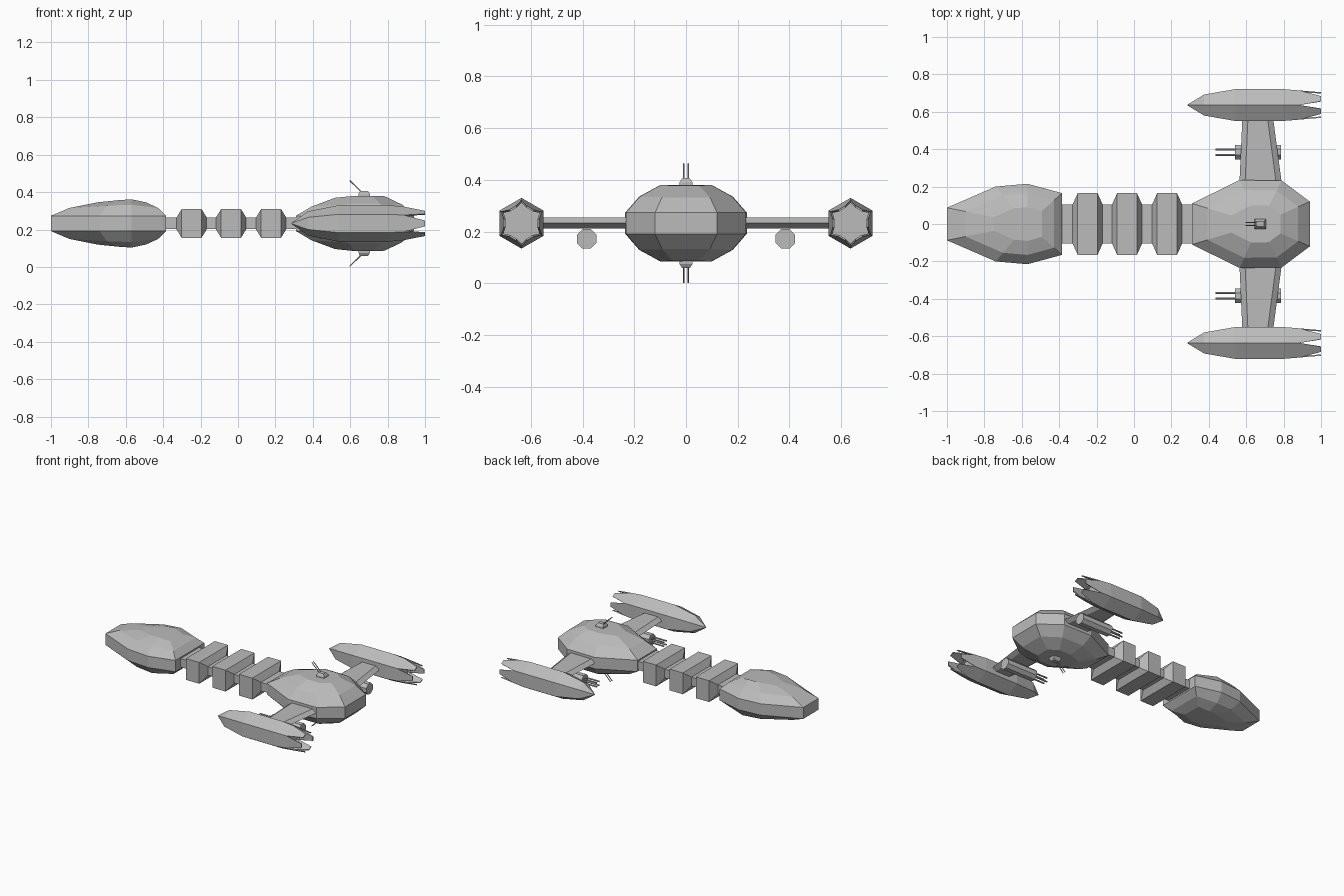
import bpy, bmesh, math
from mathutils import Vector

if "Cube" in bpy.data.objects:
    bpy.data.objects.remove(bpy.data.objects["Cube"])

ZC = 0.2325  # height of the horizontal symmetry plane

grey = bpy.data.materials.new("hull_grey")
grey.diffuse_color = (0.5, 0.5, 0.5, 1)
grey.use_nodes = True
grey.node_tree.nodes["Principled BSDF"].inputs["Base Color"].default_value = grey.diffuse_color


def make(name, verts, faces):
    mesh = bpy.data.meshes.new(name)
    mesh.from_pydata([tuple(v) for v in verts], [], faces)
    bm = bmesh.new()
    bm.from_mesh(mesh)
    bmesh.ops.recalc_face_normals(bm, faces=bm.faces)
    bm.to_mesh(mesh)
    bm.free()
    mesh.materials.append(grey)
    ob = bpy.data.objects.new(name, mesh)
    bpy.context.collection.objects.link(ob)
    return ob


def loft(name, rings, caps=(True, True)):
    """Skin a list of rings that all have the same point count."""
    n = len(rings[0])
    verts = [p for r in rings for p in r]
    faces = [(i * n + j, i * n + (j + 1) % n, (i + 1) * n + (j + 1) % n, (i + 1) * n + j)
             for i in range(len(rings) - 1) for j in range(n)]
    if caps[0]:
        faces.append(tuple(range(n))[::-1])
    if caps[1]:
        faces.append(tuple(range((len(rings) - 1) * n, len(rings) * n)))
    return make(name, verts, faces)


def tube(name, a, b, r, n=8, r2=None):
    """Straight prism between two points."""
    a, b = Vector(a), Vector(b)
    q = (b - a).to_track_quat('Z', 'Y')
    rings = []
    for p, rad in ((a, r), (b, r if r2 is None else r2)):
        rings.append([p + q @ Vector((rad * math.cos(t), rad * math.sin(t), 0))
                      for t in (2 * math.pi * (k + 0.5) / n for k in range(n))])
    return loft(name, rings)


def hull(name, half, cx, levels):
    """Faceted pod: half outline (x, y, height factor), scaled inward at each level."""
    outline = half + [(x, -y, h) for x, y, h in reversed(half)]

    def ring(scale, z, sign, base):
        return [(cx + (x - cx) * scale, y * scale, ZC + sign * (z - base * (1 - h)))
                for x, y, h in outline]
    rings = [ring(s, z, -1, d) for s, z, d in reversed(levels)]
    rings += [ring(s, z, 1, d) for s, z, d in levels]
    return loft(name, rings)


# Forward command pod
hull("command_pod",
     [(-1, 0.087, 0), (-0.74, 0.2, 0.7), (-0.57, 0.215, 1), (-0.385, 0.165, 0)], -0.57,
     [(1, 0.041, 0), (0.77, 0.1, 0.017), (0.42, 0.129, 0.016)])

# Rear engine hull
hull("engine_hull",
     [(0.31, 0.11, 0), (0.565, 0.235, 1), (0.79, 0.232, 1), (0.94, 0.12, 0.8)], 0.67,
     [(1, 0.041, 0), (0.77, 0.103, 0.013), (0.42, 0.148, 0.011)])


def rect(x, y, z):
    return [(x, -y, ZC - z), (x, y, ZC - z), (x, y, ZC + z), (x, -y, ZC + z)]


# Neck spine and its cargo modules
loft("neck_spine", [rect(-0.42, 0.105, 0.031), rect(0.38, 0.105, 0.031)])
for i, cx in enumerate((-0.248, -0.037, 0.177)):
    loft(f"neck_module_{i + 1}",
         [rect(cx - 0.08, 0.105, 0.033), rect(cx - 0.053, 0.165, 0.077),
          rect(cx + 0.053, 0.165, 0.077), rect(cx + 0.08, 0.105, 0.033)])


def hexagon(x, r, yc):
    return [Vector((x, yc + r * math.sin(k * math.pi / 3), ZC + r * math.cos(k * math.pi / 3)))
            for k in range(6)]


def pylon_section(y, x0, x1):
    c = 0.03
    return [(x0, y, ZC), (x0 + c, y, ZC + 0.022), (x1 - c, y, ZC + 0.022),
            (x1, y, ZC), (x1 - c, y, ZC - 0.02), (x0 + c, y, ZC - 0.02)]


for s, side in ((1, "left"), (-1, "right")):
    yc = s * 0.636
    # Nacelle body, pointed nose
    loft(f"nacelle_{side}",
         [hexagon(x, r, yc) for x, r in ((0.285, 0.002), (0.375, 0.065), (0.54, 0.098),
                                         (0.8, 0.098), (0.885, 0.09))], (True, False))
    # Recessed exhaust plate
    loft(f"nacelle_exhaust_{side}", [hexagon(0.85, 0.085, yc), hexagon(0.865, 0.085, yc)])
    # Six tapered tail petals, thin plates
    outer, inner = hexagon(0.885, 0.09, yc), hexagon(0.885, 0.08, yc)
    tip_o, tip_i = hexagon(1.0, 0.079, yc), hexagon(1.0, 0.071, yc)
    for k in range(6):
        m = (k + 1) % 6
        root = [outer[k], outer[m], inner[m], inner[k]]
        tip = [tip_o[k].lerp(tip_o[m], 0.3), tip_o[k].lerp(tip_o[m], 0.7),
               tip_i[k].lerp(tip_i[m], 0.7), tip_i[k].lerp(tip_i[m], 0.3)]
        loft(f"nacelle_petal_{side}_{k + 1}", [root, tip])
    # Pylon joining hull and nacelle
    loft(f"pylon_{side}", [pylon_section(s * 0.18, 0.562, 0.795),
                           pylon_section(s * 0.58, 0.58, 0.742)])
    # Gun pod slung under the pylon, four barrels
    gy, gz = s * 0.384, 0.172
    tube(f"gun_pod_{side}", (0.54, gy, gz), (0.785, gy, gz), 0.041)
    for dy in (-0.014, 0.014):
        for dz in (-0.014, 0.014):
            tube(f"gun_barrel_{side}", (0.435, gy + dy, gz + dz),
                 (0.55, gy + dy, gz + dz), 0.006, 6)

# Turrets on top and underneath
for s, side in ((1, "top"), (-1, "bottom")):
    def box(z, x0, x1, y):
        zz = ZC + s * z
        return [(x0, -y, zz), (x1, -y, zz), (x1, y, zz), (x0, y, zz)]
    loft(f"turret_{side}", [box(0.14, 0.645, 0.705, 0.026), box(0.158, 0.645, 0.705, 0.025),
                            box(0.174, 0.652, 0.695, 0.014)])
    for y in (-0.009, 0.009):
        tube(f"turret_barrel_{side}", (0.665, y, ZC + s * 0.163),
             (0.597, y, ZC + s * 0.23), 0.003, 6)
